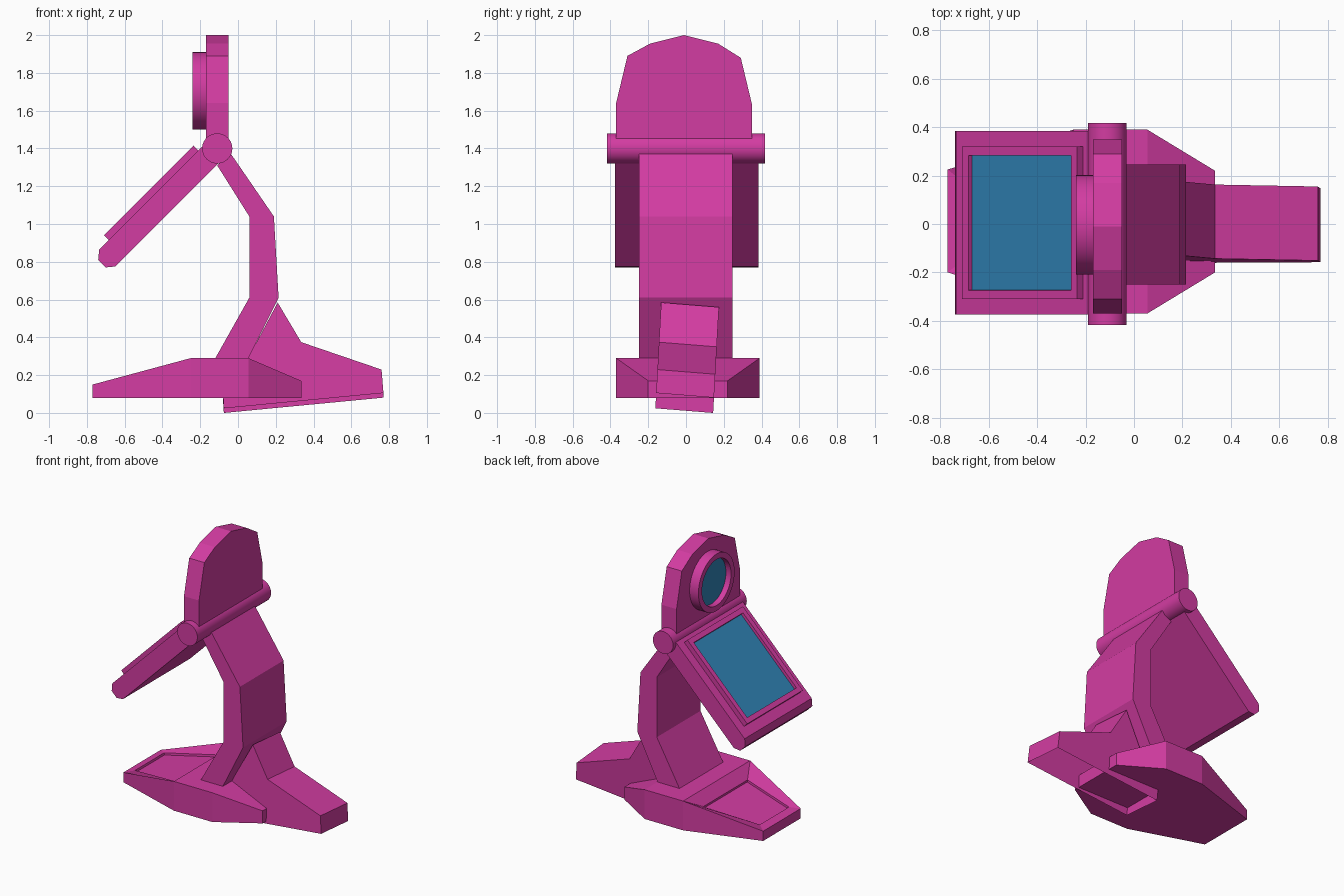
import bpy, bmesh
from math import pi
from mathutils import Matrix, Vector

if "Cube" in bpy.data.objects:
    bpy.data.objects.remove(bpy.data.objects["Cube"])


def material(name, colour):
    m = bpy.data.materials.new(name)
    m.diffuse_color = colour
    m.use_nodes = True
    m.node_tree.nodes["Principled BSDF"].inputs["Base Color"].default_value = m.diffuse_color
    return m


PINK = material("pink_plastic", (0.65, 0.045, 0.36, 1))
BLUE = material("blue_glass", (0.03, 0.23, 0.47, 1))


def finish(name, bm, smooth=False):
    bm.normal_update()
    me = bpy.data.meshes.new(name)
    bm.to_mesh(me)
    bm.free()
    me.materials.append(PINK)
    me.materials.append(BLUE)
    ob = bpy.data.objects.new(name, me)
    bpy.context.collection.objects.link(ob)
    if smooth:
        bpy.ops.object.select_all(action='DESELECT')
        bpy.context.view_layer.objects.active = ob
        ob.select_set(True)
        bpy.ops.object.shade_smooth_by_angle(angle=0.6)
    return ob


def prism(pts, a, b, axis='Y'):
    """Extrude a 2D profile from a to b along Y (profile xz) or X (profile yz)."""
    bm = bmesh.new()
    put = (lambda p, t: (p[0], t, p[1])) if axis == 'Y' else (lambda p, t: (t, p[0], p[1]))
    rows = [[bm.verts.new(put(p, t)) for p in pts] for t in (a, b)]
    bm.faces.new(rows[0])
    bm.faces.new(rows[1][::-1])
    n = len(pts)
    for i in range(n):
        j = (i + 1) % n
        bm.faces.new((rows[0][i], rows[1][i], rows[1][j], rows[0][j]))
    bmesh.ops.recalc_face_normals(bm, faces=bm.faces[:])
    bm.normal_update()
    return bm


def cylinder(centre, radius, depth, axis, segments=40):
    bm = bmesh.new()
    rot = Matrix.Rotation(pi / 2, 4, 'X' if axis == 'Y' else 'Y')
    bmesh.ops.create_cone(bm, cap_ends=True, segments=segments, radius1=radius,
                          radius2=radius, depth=depth, matrix=Matrix.Translation(centre) @ rot)
    bm.normal_update()
    return bm


def facing(bm, direction):
    d = Vector(direction).normalized()
    return max(bm.faces, key=lambda f: (round(f.normal.dot(d), 3), f.calc_area()))


def recess(bm, face, border, depth):
    """Inset a face and sink it to leave a raised border."""
    if border:
        bmesh.ops.inset_individual(bm, faces=[face], thickness=border, use_even_offset=True)
    bm.normal_update()
    bmesh.ops.inset_individual(bm, faces=[face], thickness=0.001, depth=-depth,
                               use_even_offset=True)


# Upright head plate
finish("head_plate", prism([(-.37, 1.42), (-.37, 1.64), (-.31, 1.89), (-.19, 1.955), (-.01, 2.0),
                            (.17, 1.955), (.29, 1.88), (.35, 1.63), (.35, 1.42)],
                           -.17, -.05, 'X'))

# Round lens in a ring on the head
bm = cylinder((-.2, -.003, 1.705), .205, .08, 'X')
glass = facing(bm, (-1, 0, 0))
recess(bm, glass, .04, .04)
glass.material_index = 1
finish("lens_ring", bm, True)

# Hinge barrel
finish("hinge", cylinder((-.11, 0, 1.4), .08, .835, 'Y'), True)

# Tilted display panel with rounded lower edge
finish("display_panel", prism([(-.10, 1.325), (-.65, .775), (-.70, .77), (-.74, .81),
                               (-.735, .865), (-.69, .91), (-.185, 1.415)], -.375, .385))

# Raised display frame with sunken screen
bm = prism([(-.235, 1.415), (-.71, .94), (-.685, .915), (-.21, 1.39)], -.31, .32)
screen = facing(bm, (-1, 0, 1))
recess(bm, screen, .036, .02)
screen.material_index = 1
finish("display_frame", bm)

# Bent support arm
finish("support_arm", prism([(-.11, 1.31), (.06, 1.04), (.06, .61), (-.12, .29), (-.12, .27),
                             (.055, .27), (.055, .29), (.215, .61), (.19, 1.04), (-.04, 1.375)],
                            -.25, .245))

# Front foot lofted from four cross-sections: x, y min, y max, top z
bm = bmesh.new()
rings = []
for x, y0, y1, z in [(-.77, -.20, .225, .15), (-.25, -.37, .39, .29),
                     (.055, -.37, .39, .29), (.335, -.20, .22, .17)]:
    rings.append([bm.verts.new(p) for p in
                  ((x, y0, .08), (x, y1, .08), (x, y1, z), (x, y0, z))])
for r, s in zip(rings, rings[1:]):
    for i in range(4):
        j = (i + 1) % 4
        bm.faces.new((r[i], r[j], s[j], s[i]))
bm.faces.new(rings[0])
bm.faces.new(rings[-1][::-1])
bmesh.ops.recalc_face_normals(bm, faces=bm.faces[:])
bm.normal_update()
# Sunken tray on the sloping top
tray = next(f for f in bm.faces if f.normal.z > .8 and f.calc_center_median().x < -.3)
bmesh.ops.inset_individual(bm, faces=[tray], thickness=.05, use_even_offset=True)
for v in tray.verts:
    side = 1 if v.co.y > 0 else -1
    v.co = (-.32, .01 + side * .25, .22) if v.co.x > -.5 else (-.71, .012 + side * .165, .163)
recess(bm, tray, 0, .015)
finish("front_foot", bm)

# Rear leg: hollow underneath and leaning slightly
bm = prism([(-.075, .012), (-.08, .09), (.06, .29), (.21, .572), (.335, .362),
            (.76, .217), (.77, .093)], -.153, .153)
bmesh.ops.delete(bm, geom=[facing(bm, (.08, 0, -1))], context='FACES_ONLY')
for v in bm.verts:
    x, y, z = v.co
    v.co = (x, y - .01 + .055 * z, z - .08 * y)
finish("rear_leg", bm)
